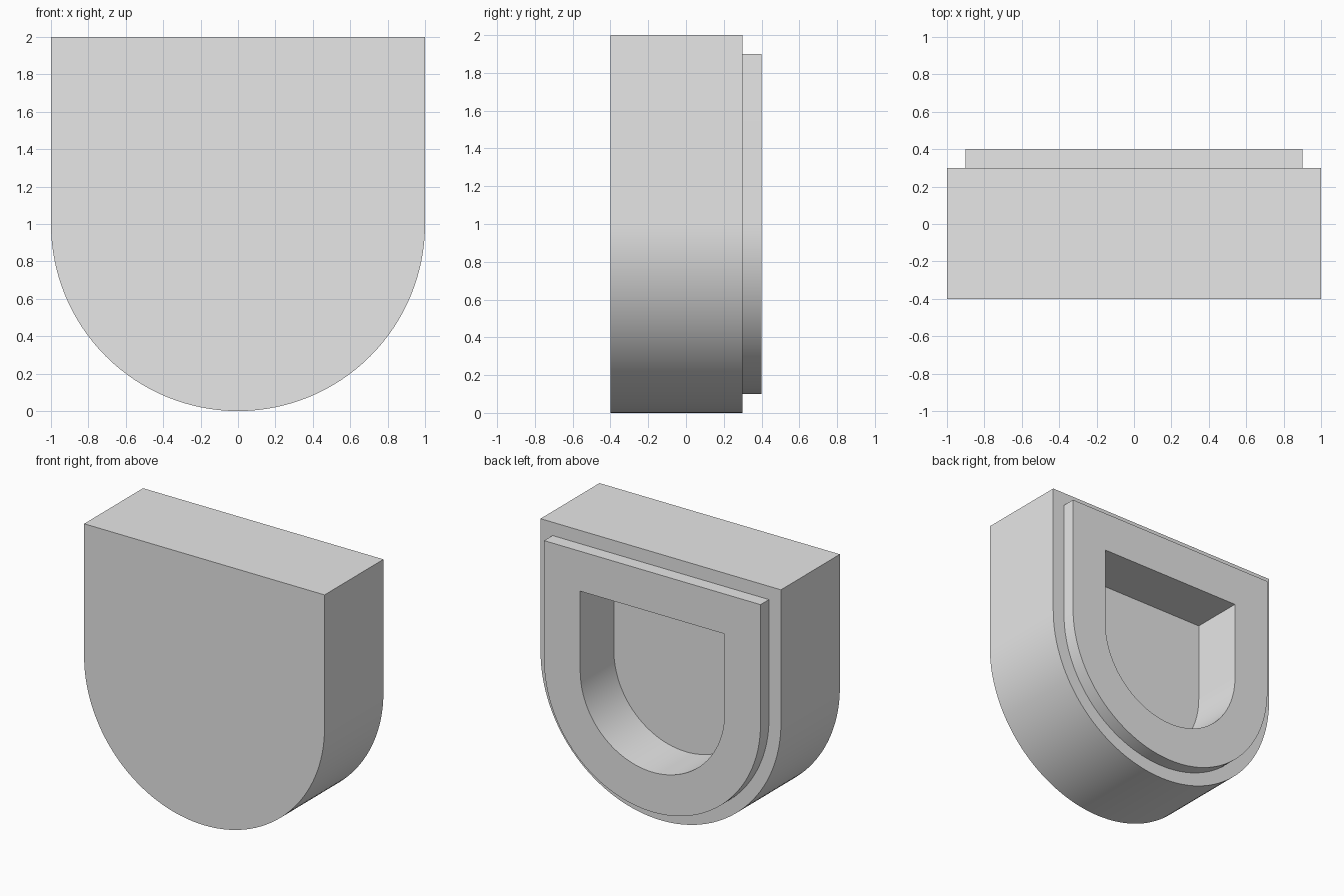
import bpy
import bmesh
from math import pi, cos, sin

cube = bpy.data.objects.get("Cube")
if cube:
    bpy.data.objects.remove(cube, do_unlink=True)

ARC_STEPS = 64
CENTRE_Z = 1.0

grey = bpy.data.materials.new("plain_grey")
grey.use_nodes = True
grey.diffuse_color = (0.8, 0.8, 0.8, 1)
grey.node_tree.nodes["Principled BSDF"].inputs["Base Color"].default_value = (0.8, 0.8, 0.8, 1)


def shield_ring(bm, size, y):
    """Square top with a half-round bottom, as a closed ring of vertices."""
    points = [(size, size), (-size, size)]
    for i in range(ARC_STEPS + 1):
        angle = pi + pi * i / ARC_STEPS
        points.append((size * cos(angle), size * sin(angle)))
    return [bm.verts.new((x, y, CENTRE_Z + z)) for x, z in points]


# Half-size and depth of each ring: body, stepped lip, then the pocket
sections = [(1.0, -0.4), (1.0, 0.3), (0.9, 0.3), (0.9, 0.4), (0.6, 0.4), (0.6, 0.0)]

bm = bmesh.new()
rings = [shield_ring(bm, size, y) for size, y in sections]
for a, b in zip(rings, rings[1:]):
    for i in range(len(a)):
        j = (i + 1) % len(a)
        bm.faces.new((a[i], a[j], b[j], b[i]))

# Front face and pocket floor
bm.faces.new(rings[0])
bm.faces.new(rings[-1])
bmesh.ops.recalc_face_normals(bm, faces=bm.faces)

mesh = bpy.data.meshes.new("hollow_shield_block")
bm.to_mesh(mesh)
bm.free()
mesh.materials.append(grey)

block = bpy.data.objects.new("hollow_shield_block", mesh)
bpy.context.collection.objects.link(block)
bpy.ops.object.select_all(action="DESELECT")
block.select_set(True)
bpy.context.view_layer.objects.active = block
bpy.ops.object.shade_smooth_by_angle()
